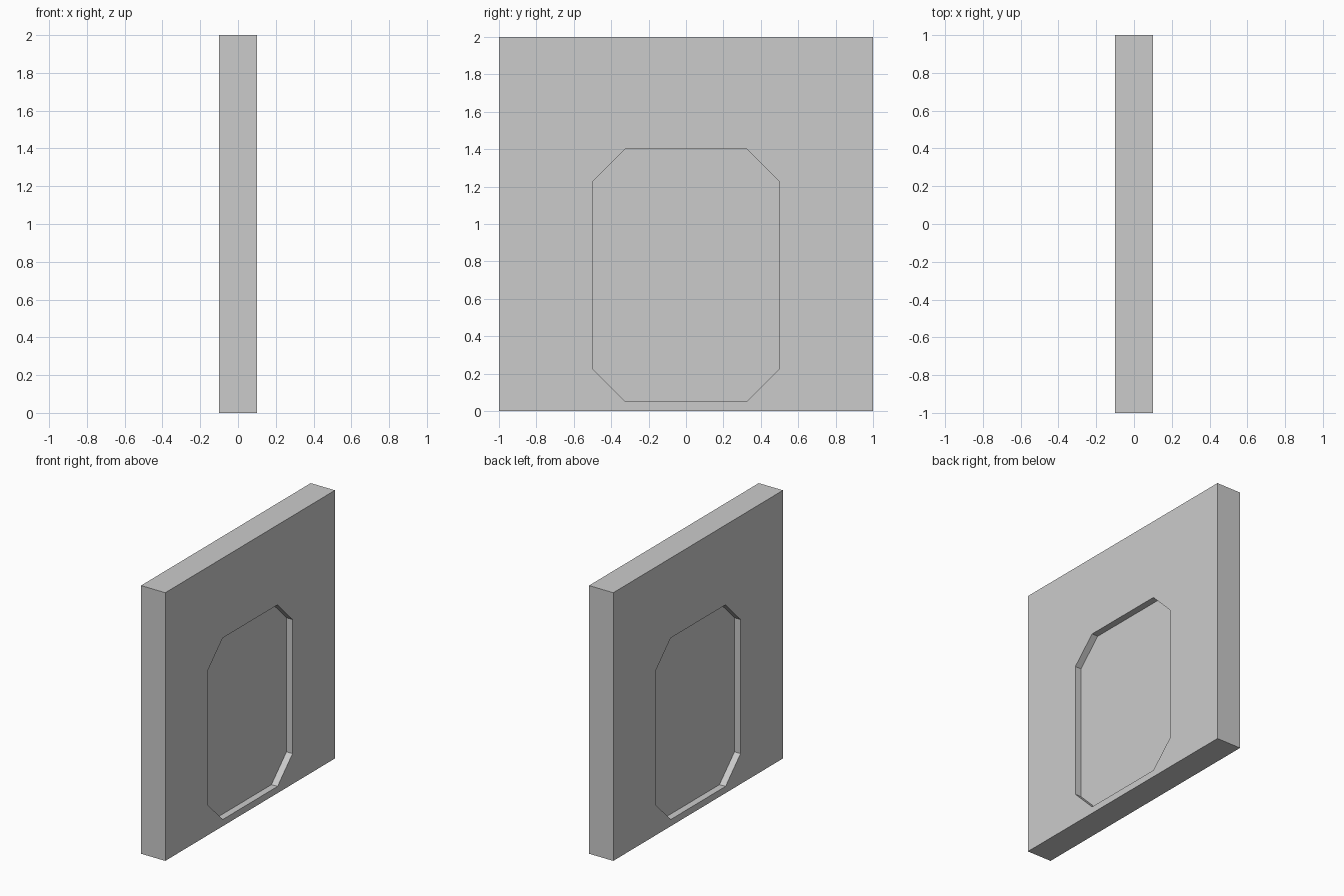
import bpy, bmesh
from mathutils import Vector

if "Cube" in bpy.data.objects:
    bpy.data.objects.remove(bpy.data.objects["Cube"])

THICK, DEPTH = 0.2, 0.05
CHAMFER = 0.177


def prism(name, profile, x0, x1):
    """Extrude a (y, z) profile along x from x0 to x1."""
    bm = bmesh.new()
    face = bm.faces.new([bm.verts.new((x0, y, z)) for y, z in profile])
    ext = bmesh.ops.extrude_face_region(bm, geom=[face], use_keep_orig=True)
    verts = [v for v in ext["geom"] if isinstance(v, bmesh.types.BMVert)]
    bmesh.ops.translate(bm, verts=verts, vec=Vector((x1 - x0, 0, 0)))
    bmesh.ops.recalc_face_normals(bm, faces=bm.faces)
    mesh = bpy.data.meshes.new(name)
    bm.to_mesh(mesh)
    bm.free()
    obj = bpy.data.objects.new(name, mesh)
    bpy.context.collection.objects.link(obj)
    return obj


def chamfered(y, z0, z1, c):
    """Rectangle with cut corners, symmetric about y = 0."""
    right = [(y - c, z0), (y, z0 + c), (y, z1 - c), (y - c, z1)]
    return right + [(-a, b) for a, b in reversed(right)]


# Square wall slab
wall = prism("wall_panel", [(-1, 0), (1, 0), (1, 2), (-1, 2)], -THICK / 2, THICK / 2)

# Octagonal recess cutter, mirrored to both broad faces
cutter = prism("recess_cutter", chamfered(0.5, 0.05, 1.404, CHAMFER),
               THICK / 2 - DEPTH, THICK / 2 + 0.1)
cutter.modifiers.new("both_sides", "MIRROR").use_axis[0] = True
cutter.hide_render = True
cutter.display_type = "WIRE"

# Sink the recesses into the slab
cut = wall.modifiers.new("recesses", "BOOLEAN")
cut.operation = "DIFFERENCE"
cut.solver = "EXACT"
cut.object = cutter
